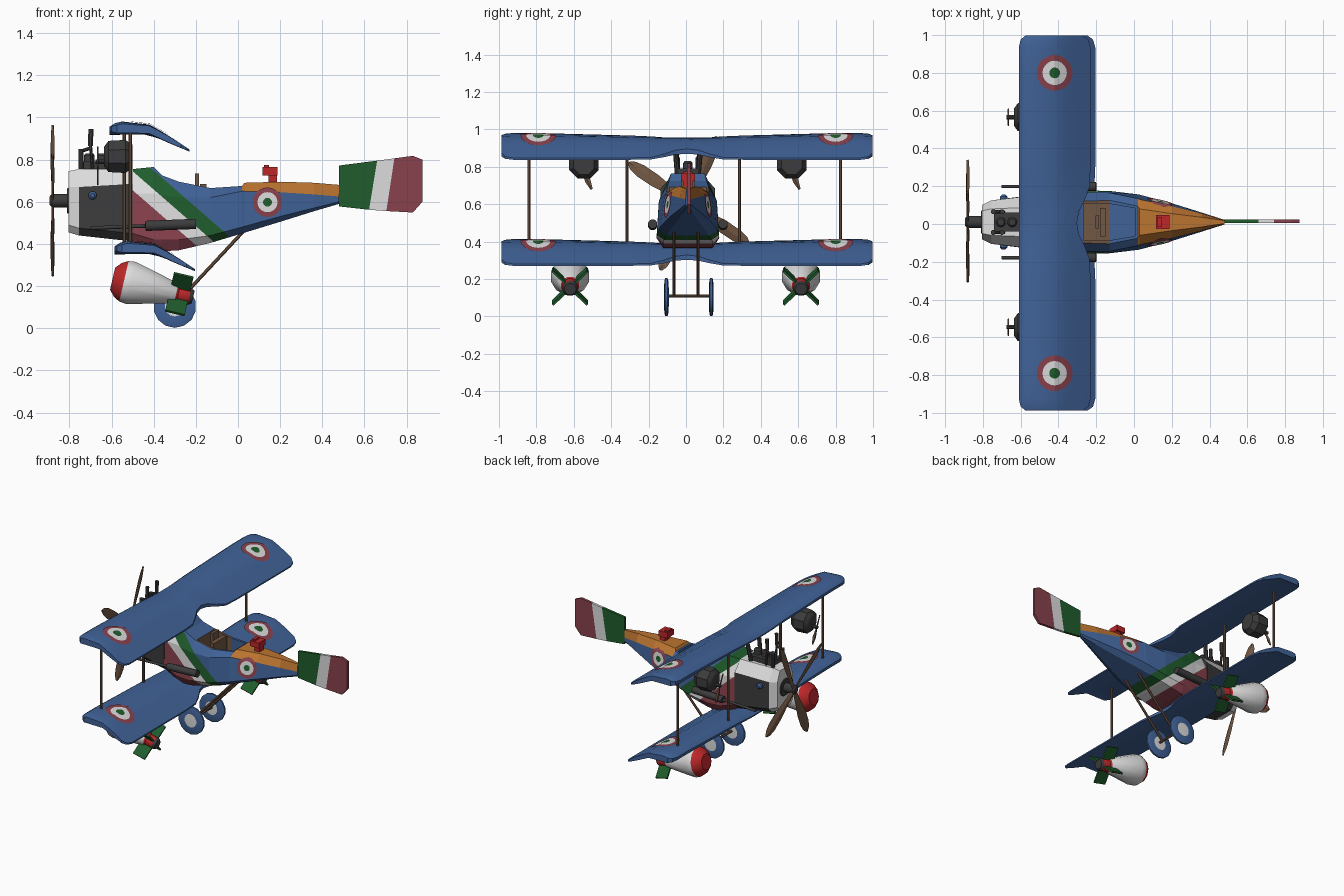
import bpy, bmesh, math
from mathutils import Vector, Matrix
from mathutils.bvhtree import BVHTree

if "Cube" in bpy.data.objects:
    bpy.data.objects.remove(bpy.data.objects["Cube"])

COLOURS = {
    "blue": (0.051, 0.122, 0.31), "orange": (0.50, 0.175, 0.03), "brown": (0.17, 0.098, 0.058),
    "dull_red": (0.25, 0.054, 0.076), "bright_red": (0.50, 0.02, 0.022), "green": (0.014, 0.107, 0.025),
    "white": (0.72, 0.72, 0.72), "dark_grey": (0.045, 0.045, 0.047)}
MATS = {}
for key, col in COLOURS.items():
    MATS[key] = bpy.data.materials.new(key)
    MATS[key].diffuse_color = (*col, 1)
YC = 0.01  # centre line of the body


def finish(bm, name, mats, smooth=False):
    bmesh.ops.recalc_face_normals(bm, faces=bm.faces)
    me = bpy.data.meshes.new(name)
    bm.to_mesh(me)
    bm.free()
    for m in mats:
        me.materials.append(MATS[m])
    ob = bpy.data.objects.new(name, me)
    bpy.context.collection.objects.link(ob)
    if smooth:
        bpy.ops.object.select_all(action='DESELECT')
        ob.select_set(True)
        bpy.context.view_layer.objects.active = ob
        bpy.ops.object.shade_smooth_by_angle(angle=math.radians(35))
    return ob


def skin(rings, cols=None, caps=(0, 0)):
    """Skin closed rings; cols gives the material of each span."""
    bm = bmesh.new()
    vs = [[bm.verts.new(p) for p in r] for r in rings]
    n = len(rings[0])
    for i in range(len(vs) - 1):
        for j in range(n):
            k = (j + 1) % n
            f = bm.faces.new((vs[i][j], vs[i][k], vs[i + 1][k], vs[i + 1][j]))
            f.material_index = cols[i] if cols else 0
    for r, c in ((vs[0], caps[0]), (vs[-1], caps[1])):
        bm.faces.new(r).material_index = c
    return bm


def lathe(name, start, axis, pts, mats, cols=None, caps=(0, 0), n=12):
    q = Vector(axis).to_track_quat('Z', 'Y')
    rings = [[Vector(start) + q @ Vector((r * math.cos(a), r * math.sin(a), s))
              for a in (2 * math.pi * (i + .5) / n for i in range(n))] for s, r in pts]
    return finish(skin(rings, cols, caps), name, mats, True)


def tube(name, a, b, r, mat, n=8):
    d = Vector(b) - Vector(a)
    return lathe(name, a, d, [(0, r), (d.length, r)], [mat], n=n)


def box(name, loc, size, mat, rot=Matrix()):
    bm = bmesh.new()
    m = Matrix.Translation(loc) @ rot.to_4x4() @ Matrix.Diagonal((*size, 1))
    bmesh.ops.create_cube(bm, size=1, matrix=m)
    return finish(bm, name, [mat])


def blade(name, hub, ang, outline, thick, mat):
    """Flat blade in the y-z plane, outline is (radius, half width)."""
    u = Vector((0, math.cos(ang), math.sin(ang)))
    v = Vector((0.25, -math.sin(ang), math.cos(ang))).normalized()
    t = u.cross(v) * thick / 2
    rings = [[Vector(hub) + u * r + v * w, Vector(hub) + u * r + t,
              Vector(hub) + u * r - v * w, Vector(hub) + u * r - t] for r, w in outline]
    return finish(skin(rings), name, [mat])


def roundel(name, target, centre, direction, radius):
    """Three colour rings laid on the surface of a target."""
    me = target.data
    tree = BVHTree.FromPolygons([v.co for v in me.vertices], [p.vertices for p in me.polygons])
    d = Vector(direction)
    e1 = Vector((1, 0, 0))
    e2 = d.cross(e1)
    bm = bmesh.new()
    rings = []
    for f in (0.02, 0.3, 0.5, 0.68, 0.85, 1.0):
        ring = []
        for i in range(20):
            a = 2 * math.pi * i / 20
            p = Vector(centre) + (e1 * math.cos(a) + e2 * math.sin(a)) * radius * f
            hit = tree.ray_cast(p - d, d)[0] or p
            ring.append(bm.verts.new(hit - d * 0.005))
        rings.append(ring)
    bm.faces.new(rings[0])
    for i in range(5):
        for j in range(20):
            k = (j + 1) % 20
            f = bm.faces.new((rings[i][j], rings[i][k], rings[i + 1][k], rings[i + 1][j]))
            f.material_index = (0, 1, 1, 2, 2)[i]
    bm.normal_update()
    if sum((f.normal.dot(d) for f in bm.faces)) > 0:
        bmesh.ops.reverse_faces(bm, faces=bm.faces)
    me = bpy.data.meshes.new(name)
    bm.to_mesh(me)
    bm.free()
    for m in ("green", "white", "dull_red"):
        me.materials.append(MATS[m])
    bpy.context.collection.objects.link(bpy.data.objects.new(name, me))


def section(x, zb, zl, zh, zt, wb, w, wh, wt):
    half = [(wb, zb), (w, zl), (wh, zh), (wt, zt)]
    return [(x, YC + y, z) for y, z in half] + [(x, YC - y, z) for y, z in reversed(half)]


# Fuselage with sunken cockpit, orange rear deck and diagonal bands
body = skin([section(*s) for s in (
    (-.50, .41, .45, .64, .755, .11, .145, .14, .08), (-.40, .37, .42, .64, .765, .125, .155, .145, .09),
    (-.36, .365, .42, .63, .725, .13, .16, .15, .10), (-.28, .37, .42, .62, .695, .135, .168, .155, .11),
    (-.13, .405, .44, .62, .665, .13, .165, .155, .115), (.02, .45, .48, .65, .675, .10, .147, .125, .085),
    (.03, .453, .483, .65, .69, .10, .145, .12, .07), (.2, .505, .53, .645, .695, .06, .10, .085, .045),
    (.36, .555, .57, .635, .69, .025, .05, .045, .025), (.48, .59, .60, .625, .68, .006, .012, .012, .008))])
body.normal_update()
for f in body.faces:
    c = f.calc_center_median()
    if c.x > .02 and min(v.co.z for v in f.verts) > .62 and c.z > .65:
        f.material_index = 1
bmesh.ops.recalc_face_normals(body, faces=body.faces)
top = [f for f in body.faces if f.normal.z > .9 and -.28 < f.calc_center_median().x < .02]
walls = bmesh.ops.inset_region(body, faces=top, thickness=.018)
pit = bmesh.ops.extrude_face_region(body, geom=top)
for v in (g for g in pit["geom"] if isinstance(g, bmesh.types.BMVert)):
    v.co.z = .54
bmesh.ops.delete(body, geom=[f for f in top if f.is_valid], context='FACES_ONLY')
for f in body.faces:
    c = f.calc_center_median()
    if -.28 < c.x < -.13 and abs(c.y - YC) < .105 and .5 < c.z < .68:
        f.material_index = 2
for t in (.22, .31, .40):
    bmesh.ops.bisect_plane(body, geom=body.verts[:] + body.edges[:] + body.faces[:],
                           plane_co=(0, 0, t), plane_no=(.87, 0, 1))
for f in body.faces:
    c = f.calc_center_median()
    t = c.z + .87 * c.x
    if f.material_index == 0 and t < .40:
        f.material_index = 3 if t < .22 else 4 if t < .31 else 5
fuselage = finish(body, "fuselage", ["blue", "orange", "brown", "dull_red", "white", "green"])
box("windscreen_post", (-.195, YC, .64), (.02, .07, .19), "brown")
box("seat_back", (-.165, YC, .62), (.03, .15, .13), "brown")

# Engine housing: dark sides, white nose and shoulders
eng = skin([section(*s) for s in (
    (-.805, .455, .49, .67, .745, .06, .09, .09, .06), (-.755, .44, .475, .67, .755, .08, .115, .115, .07),
    (-.50, .412, .45, .685, .757, .11, .148, .145, .08))])
for f in eng.faces:
    c = f.calc_center_median()
    f.material_index = 1 if c.x > -.75 and c.z < .68 else 0
finish(eng, "engine_housing", ["white", "dark_grey"])
lathe("nose_plate", (-.811, YC, .605), (1, 0, 0), [(0, .06), (.008, .065)], ["dark_grey"])
lathe("propeller_hub", (-.895, YC, .605), (1, 0, 0), [(0, .02), (.012, .033), (.095, .033)], ["dark_grey"])
for i, a in enumerate((67, 146, 247, 326)):
    blade(f"propeller_blade_{i}", (-.88, YC + .005, .605), math.radians(a),
          [(.02, .016), (.12, .024), (.22, .036), (.31, .036), (.36, .026), (.388, .008)], .012, "brown")

# Engine cylinders and pipes
box("engine_block", (-.645, YC, .765), (.19, .10, .05), "dark_grey")
for i, x in enumerate((-.705, -.645, -.585)):
    lathe(f"engine_cylinder_{i}", (x, YC, .77), (0, 0, 1), [(0, .026), (.05, .026), (.06, .018)], ["dark_grey"])
for s in (-1, 1):
    y = YC + s * .055
    tube("front_pipe", (-.745, y, .73), (-.745, y, .85), .014, "dark_grey")
    tube("cross_pipe", (-.745, y, .84), (-.70, y, .855), .009, "dark_grey")
    tube("stack_neck", (-.69, y, .75), (-.70, y, .87), .008, "dark_grey")
    tube("exhaust_stack", (-.70, y, .865), (-.698, y, .945), .013, "dark_grey")
    tube("rear_pipe", (-.57, y, .75), (-.55, y + s * .01, .87), .014, "dark_grey")
    lathe("side_knob", (-.69, YC + s * .11, .63), (0, s, 0), [(0, .02), (.025, .02), (.035, .01)], ["blue"])
    lathe("side_gun", (-.70, YC + s * .188, .475), (1, 0, .04),
          [(0, .009), (.26, .009), (.262, .025), (.50, .025)], ["dark_grey"])

# Wings with curved section and centre cut-out
TOP = [(-.61, .955), (-.585, .973), (-.55, .981), (-.42, .966), (-.34, .921), (-.23, .848)]
LOW = [(-.61, .935), (-.42, .928), (-.34, .887), (-.23, .838)]


def height(curve, x):
    for (x0, z0), (x1, z1) in zip(curve, curve[1:]):
        if x <= x1:
            return z0 + (z1 - z0) * (x - x0) / (x1 - x0)
    return curve[-1][1]


def wing(name, dx, dz):
    half = [(.06, -.61, -.292, -.03), (.12, -.61, -.262, -.027), (.19, -.61, -.235, -.022),
            (.30, -.61, -.23, -.016), (.80, -.61, -.23, 0), (.93, -.61, -.23, 0),
            (.972, -.60, -.242, -.004), (.992, -.575, -.27, -.012)]
    stations = [(-y, a, b, z) for y, a, b, z in reversed(half)] + [(0, -.61, -.302, -.03)] + half
    us = (0, .07, .16, .33, .5, .65, .8, 1)
    rings = []
    for y, a, b, zo in stations:
        xs = [a + (b - a) * u for u in us]
        up = [(x + dx, y + .005, height(TOP, x) + zo * (1 - u) + dz) for x, u in zip(xs, us)]
        dn = [(x + dx, y + .005, height(LOW, x) + zo * (1 - u) * .6 + dz) for x, u in zip(xs, us)]
        rings.append(up + dn[::-1])
    ob = finish(skin(rings), name, ["blue"], True)
    for y in (-.79, .80):
        roundel(name + "_roundel", ob, (-.42 + dx, y, .965 + dz), (0, 0, -1), .095)


wing("upper_wing", 0, 0)
wing("lower_wing", .025, -.567)
for y, x in ((-.84, -.512), (.825, -.512), (-.315, -.54), (.285, -.54)):
    tube("wing_strut", (x, y, .39), (x, y, .94), .009, "brown")
for s in (-1, 1):
    roundel("body_roundel", fuselage, (.14, YC + s * .2, .598), (0, -s, 0), .07)

# Tail fin in three colours
edge = [(.48, .578, .772), (.64, .562, .795), (.722, .556, .806), (.83, .549, .818), (.875, .60, .80)]
rings = [[(x - .018 * (i in (1, 2)), YC + .005 - w, b), (x - .018 * (i in (1, 2)), YC + .005 + w, b),
          (x + .02 * (i in (1, 2)), YC + .005 + w, t), (x + .02 * (i in (1, 2)), YC + .005 - w, t)]
         for i, (x, b, t) in enumerate(edge) for w in (.009,)]
finish(skin(rings, [0, 1, 2, 2], (0, 2)), "tail_fin", ["green", "white", "dull_red"])

# Red fitting on the rear deck
box("deck_post", (.165, YC, .71), (.04, .05, .06), "bright_red")
box("deck_post_head", (.152, YC, .745), (.07, .075, .04), "bright_red")
box("deck_post_tip", (.135, YC, .768), (.025, .05, .012), "bright_red")

# Landing gear
tube("axle", (-.30, -.11, .11), (-.30, .14, .11), .009, "brown")
for y in (-.118, .122):
    lathe("wheel", (-.30, y, .104), (0, 1, 0), [(0, .048), (.003, .09), (.007, .102), (.019, .102), (.023, .09),
          (.026, .048)], ["blue", "white"], caps=(1, 1), n=14)
for y in (-.065, .065):
    tube("gear_strut", (-.30, y, .11), (.035, y, .47), .009, "brown")

for y in (-.62, .615):
    # Bombs under the lower wing
    ax = Vector((.974, 0, -.225))
    p0 = Vector((-.595, y, .235))
    lathe("bomb", p0, ax, [(0, .055), (.025, .085), (.055, .102), (.09, .106), (.31, .05), (.32, .042), (.375, .042),
          (.392, .032)], ["white", "bright_red", "dark_grey"], [1, 1, 0, 0, 1, 1, 2], (1, 2), 12)
    tilt = Matrix.Rotation(math.atan2(.225, .974), 3, 'Y')
    for k in range(4):
        rot = tilt @ Matrix.Rotation(math.radians(45 + 90 * k), 3, 'X')
        box("bomb_fin", p0 + ax * .325 + rot @ Vector((0, 0, .083)), (.095, .012, .095), "green", rot)
    # Pods under the upper wing, each with a small propeller
    py = y * .9 + .012
    lathe("wing_pod", (-.635, py, .815), (1, 0, 0), [(0, .05), (.02, .08), (.10, .085), (.135, .06)],
          ["dark_grey"], n=8)
    tube("pod_shaft", (-.675, py, .79), (-.62, py, .79), .012, "dark_grey")
    for a in (115, 295):
        blade("pod_blade", (-.665, py, .77), math.radians(a), [(0, .008), (.05, .016), (.10, .006)], .008, "brown")

for m in bpy.data.materials:
    if m.users and not m.is_grease_pencil:
        m.use_nodes = True
        m.node_tree.nodes["Principled BSDF"].inputs["Base Color"].default_value = m.diffuse_color
